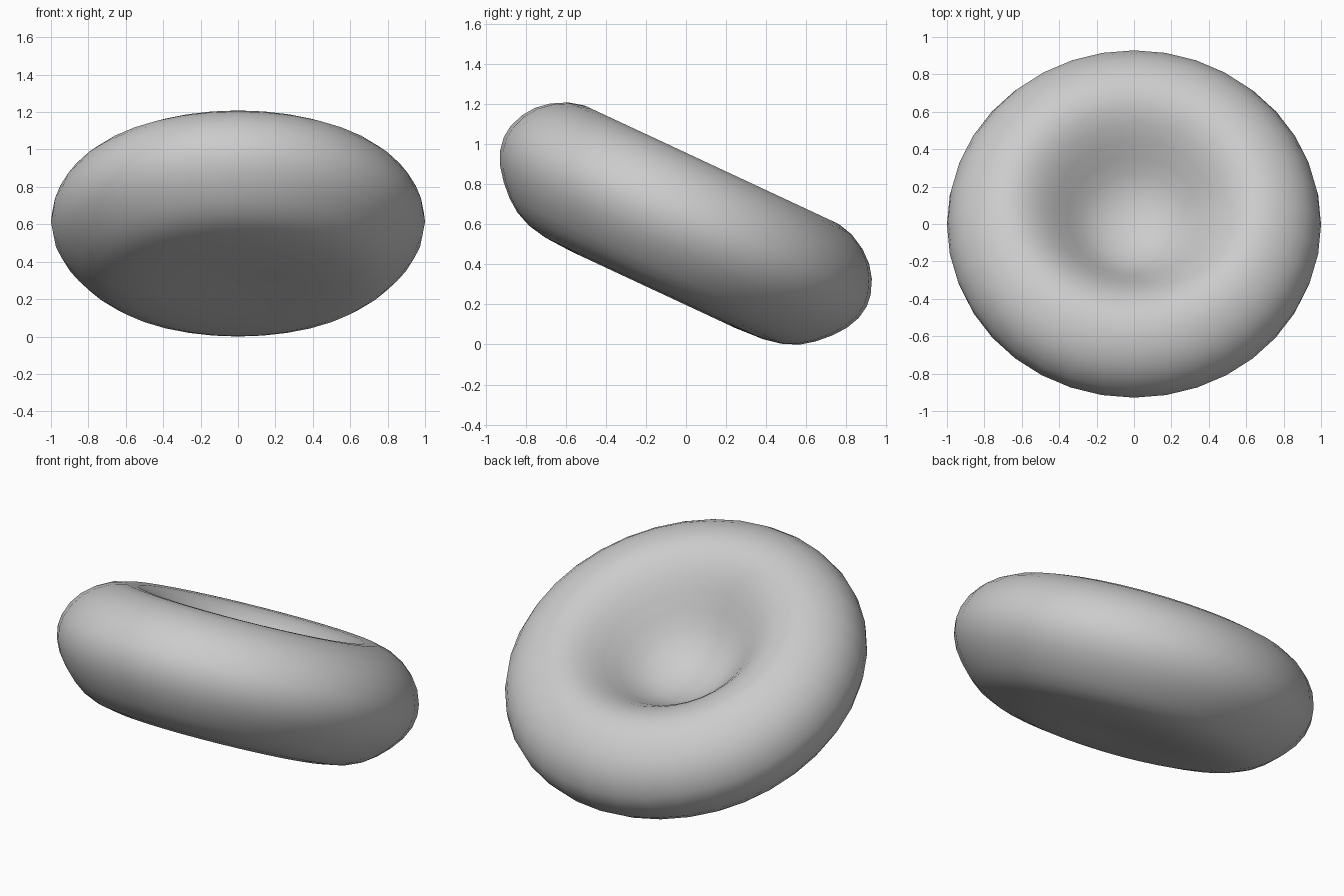
import bpy, bmesh, math
from mathutils import Matrix

if "Cube" in bpy.data.objects:
    bpy.data.objects.remove(bpy.data.objects["Cube"])

SEGMENTS = 36
TILT = math.radians(-25)

# Half profile as (radius, height): wide dish, rounded rim, fuller underside
profile = [(0, -0.06), (0.1, -0.05), (0.2, -0.015), (0.28, 0.04), (0.35, 0.11),
           (0.42, 0.185), (0.49, 0.25), (0.56, 0.295), (0.63, 0.32), (0.70, 0.323),
           (0.78, 0.303), (0.86, 0.26), (0.92, 0.208), (0.965, 0.145), (0.993, 0.07),
           (1.0, 0.01), (0.988, -0.06), (0.955, -0.13), (0.905, -0.195),
           (0.845, -0.255), (0.78, -0.303), (0.70, -0.338), (0.6, -0.358),
           (0.45, -0.366), (0.3, -0.364), (0.15, -0.358), (0, -0.355)]

# Spin the profile into a closed disc
bm = bmesh.new()
verts = [bm.verts.new((r, 0, z)) for r, z in profile]
edges = [bm.edges.new(pair) for pair in zip(verts, verts[1:])]
bmesh.ops.spin(bm, geom=verts + edges, cent=(0, 0, 0), axis=(0, 0, 1),
               angle=math.tau, steps=SEGMENTS)
bmesh.ops.remove_doubles(bm, verts=bm.verts, dist=0.0005)
bmesh.ops.recalc_face_normals(bm, faces=bm.faces)
for f in bm.faces:
    f.smooth = True

# Lean the disc with its front edge raised, resting on the ground
bm.transform(Matrix.Rotation(TILT, 4, 'X'))
low = min(v.co.z for v in bm.verts)
mid_y = (min(v.co.y for v in bm.verts) + max(v.co.y for v in bm.verts)) / 2
bm.transform(Matrix.Translation((0, -mid_y, -low)))

mesh = bpy.data.meshes.new("dished_disc")
bm.to_mesh(mesh)
bm.free()
disc = bpy.data.objects.new("dished_disc", mesh)
bpy.context.collection.objects.link(disc)

grey = bpy.data.materials.new("light_grey")
grey.diffuse_color = (0.6, 0.6, 0.6, 1)
grey.use_nodes = True
grey.node_tree.nodes["Principled BSDF"].inputs["Base Color"].default_value = grey.diffuse_color
mesh.materials.append(grey)
